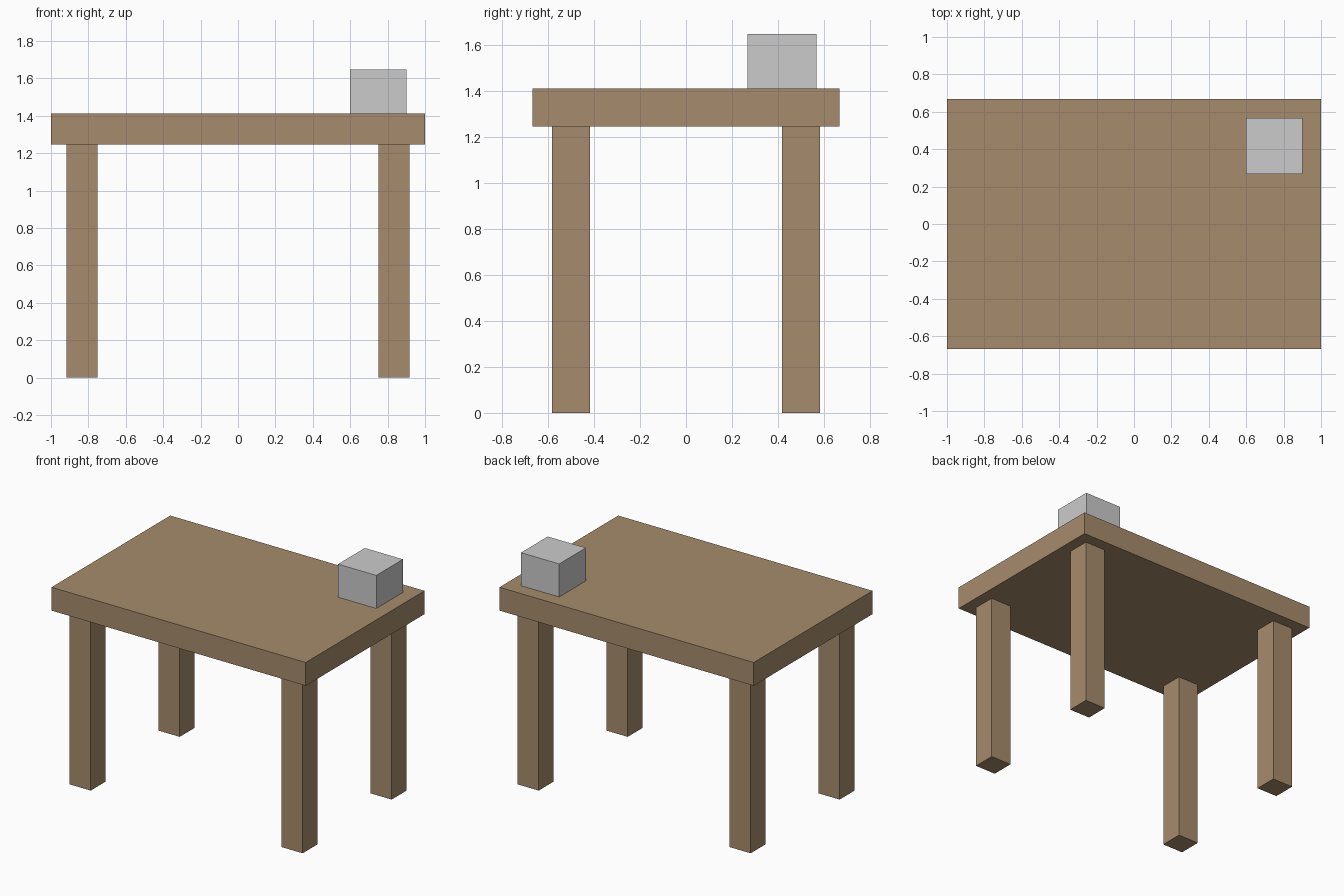
import bpy

if "Cube" in bpy.data.objects:
    bpy.data.objects.remove(bpy.data.objects["Cube"])

wood = bpy.data.materials.new("wood")
wood.diffuse_color = (0.38, 0.26, 0.15, 1)
wood.use_nodes = True
wood.node_tree.nodes["Principled BSDF"].inputs["Base Color"].default_value = wood.diffuse_color


def box(name, x, y, z, mat=None):
    """Box spanning the given (min, max) ranges."""
    spans = (x, y, z)
    bpy.ops.mesh.primitive_cube_add(size=1, location=[(a + b) / 2 for a, b in spans])
    ob = bpy.context.object
    ob.name = name
    ob.scale = [b - a for a, b in spans]
    bpy.ops.object.transform_apply(location=False, rotation=False, scale=True)
    if mat:
        ob.data.materials.append(mat)
    return ob


LEG_TOP, TABLE_TOP = 1.245, 1.411

# Tabletop
box("tabletop", (-1, 1), (-0.667, 0.667), (LEG_TOP, TABLE_TOP), wood)

# Four square legs, inset from the corners
for side, sx in (("left", -1), ("right", 1)):
    for end, sy in (("front", -1), ("back", 1)):
        cx, cy, h = sx * 0.8335, sy * 0.5, 0.0833
        box(f"{end}_{side}_leg", (cx - h, cx + h), (cy - h, cy + h), (0, LEG_TOP), wood)

# Grey block resting near the back right corner
box("block", (0.6, 0.9), (0.268, 0.568), (TABLE_TOP, 1.646))
